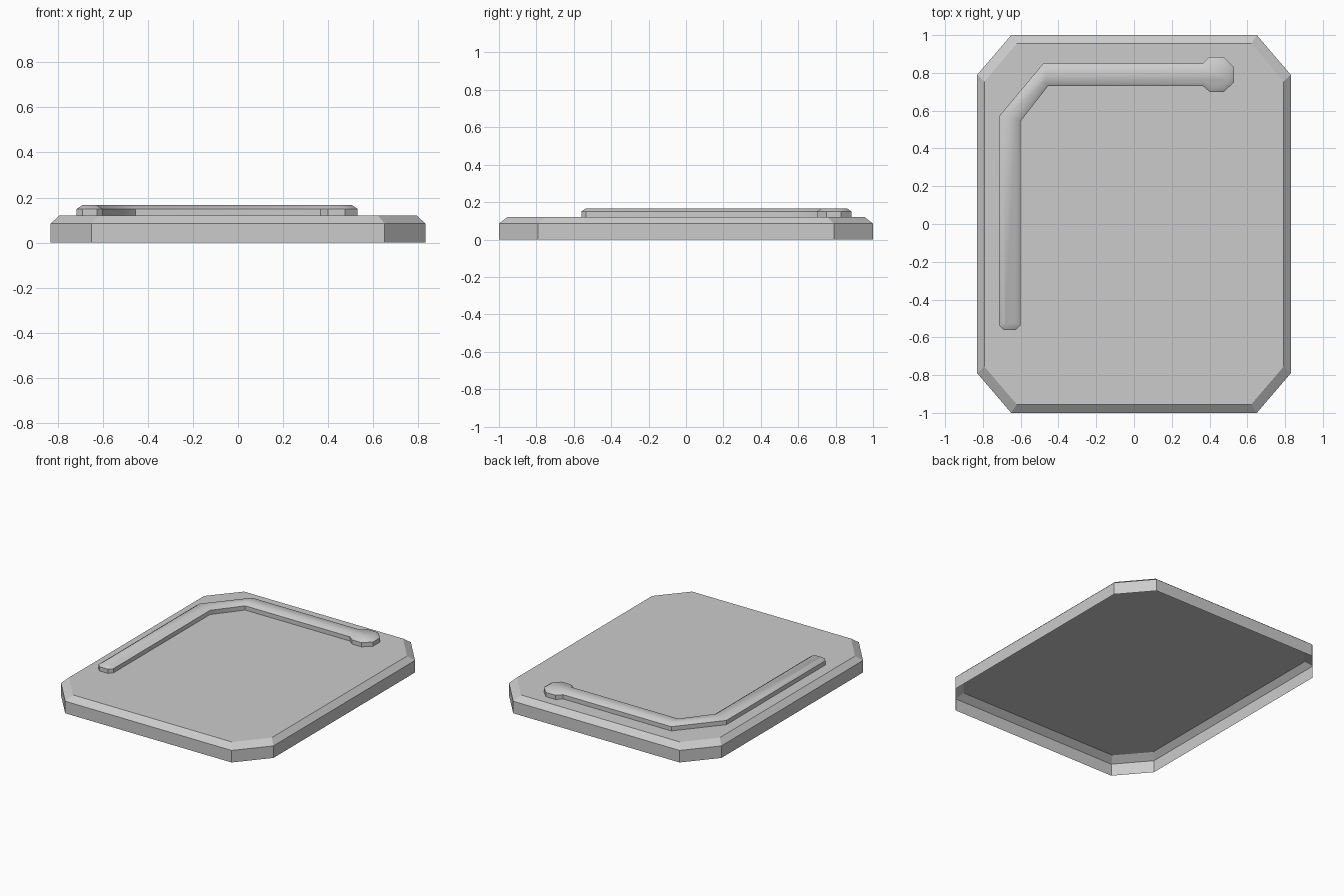
import bpy, bmesh, math
from mathutils import Vector

if "Cube" in bpy.data.objects:
    bpy.data.objects.remove(bpy.data.objects["Cube"])


def inset_ring(points, d):
    """Even inward offset of a counter-clockwise outline."""
    pts = [Vector(p) for p in points]
    ring = []
    for i, p in enumerate(pts):
        a = (p - pts[i - 1]).normalized()
        b = (pts[(i + 1) % len(pts)] - p).normalized()
        na, nb = Vector((-a.y, a.x)), Vector((-b.y, b.x))
        ring.append(p + (na + nb) * d / (1 + na.dot(nb)))
    return ring


def open_shell(name, rings):
    """Skin (outline, height) rings from bottom to top and cap the top only."""
    bm = bmesh.new()
    loops = [[bm.verts.new((p[0], p[1], z)) for p in pts] for pts, z in rings]
    for low, high in zip(loops, loops[1:]):
        for i in range(len(low)):
            j = (i + 1) % len(low)
            bm.faces.new((low[i], low[j], high[j], high[i]))
    bm.faces.new(loops[-1])
    mesh = bpy.data.meshes.new(name)
    bm.to_mesh(mesh)
    bm.free()
    obj = bpy.data.objects.new(name, mesh)
    bpy.context.collection.objects.link(obj)
    return obj


# Base plate with cut corners, open underneath
corner = [(0.83, 0.79), (0.65, 1.0)]
quadrants = [(1, 1, 1), (-1, 1, -1), (-1, -1, 1), (1, -1, -1)]
plate = [(sx * x, sy * y) for sx, sy, order in quadrants for x, y in corner[::order]]
plate_top = [(x * 0.955, y * 0.955) for x, y in plate]
open_shell("base_plate", [(plate, 0.0), (plate, 0.085), (plate_top, 0.12)])

# Bent raised rib ending in an octagonal knob
rib = [
    (-0.715, -0.535), (-0.69, -0.56), (-0.625, -0.56), (-0.60, -0.535),
    (-0.60, 0.545), (-0.455, 0.73), (0.365, 0.73), (0.40, 0.70),
    (0.475, 0.70), (0.53, 0.75), (0.53, 0.83), (0.475, 0.885),
    (0.40, 0.885), (0.365, 0.85), (-0.48, 0.85), (-0.715, 0.57),
]
rib_obj = open_shell("raised_rib", [(rib, 0.12), (rib, 0.15), (inset_ring(rib, 0.025), 0.167)])
bpy.context.view_layer.objects.active = rib_obj
rib_obj.select_set(True)
bpy.ops.object.shade_smooth_by_angle(angle=math.radians(40))
